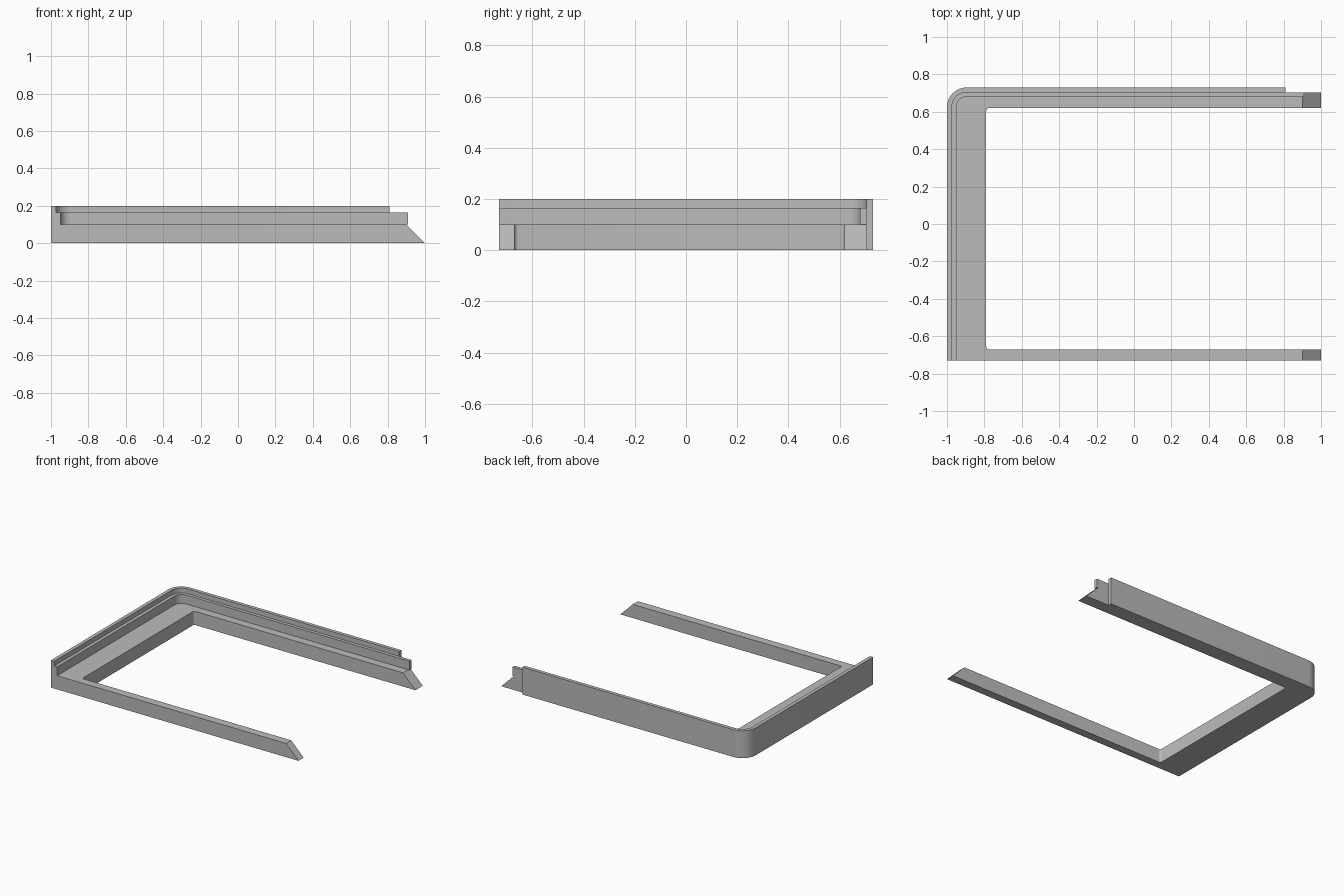
import bpy, bmesh, math

if "Cube" in bpy.data.objects:
    bpy.data.objects.remove(bpy.data.objects["Cube"])

grey = bpy.data.materials.new("plain grey")
grey.diffuse_color = (0.5, 0.5, 0.5, 1)
grey.use_nodes = True
grey.node_tree.nodes["Principled BSDF"].inputs["Base Color"].default_value = grey.diffuse_color


def arc(cx, cy, r, a0, a1, n=10):
    """Points of an arc, angles in degrees."""
    return [(cx + r * math.cos(math.radians(a0 + (a1 - a0) * i / n)),
             cy + r * math.sin(math.radians(a0 + (a1 - a0) * i / n))) for i in range(n + 1)]


def prism(name, pts, lo, hi, axis="z"):
    """Extrude a closed outline along z (points x,y) or along y (points x,z)."""
    place = (lambda p, h: (p[0], p[1], h)) if axis == "z" else (lambda p, h: (p[0], h, p[1]))
    bm = bmesh.new()
    a = [bm.verts.new(place(p, lo)) for p in pts]
    b = [bm.verts.new(place(p, hi)) for p in pts]
    bm.faces.new(a)
    bm.faces.new(b)
    for i in range(len(pts)):
        j = (i + 1) % len(pts)
        bm.faces.new((a[i], a[j], b[j], b[i]))
    bmesh.ops.recalc_face_normals(bm, faces=bm.faces)
    mesh = bpy.data.meshes.new(name)
    bm.to_mesh(mesh)
    bm.free()
    mesh.materials.append(grey)
    ob = bpy.data.objects.new(name, mesh)
    bpy.context.collection.objects.link(ob)
    return ob


def corner(inset):
    """Rounded back left corner, moved inwards by the inset."""
    return arc(-0.895, 0.625, 0.105 - inset, 180, 90)


# U-shaped body with a rounded outer corner and small inner fillets
r = 0.015
outline = ([(-1, -0.73)] + corner(0) + [(1, 0.73), (1, 0.62)]
           + arc(-0.79 + r, 0.62 - r, r, 90, 180, 4)
           + arc(-0.79 + r, -0.67 + r, r, 180, 270, 4)
           + [(1, -0.67), (1, -0.73)])
frame = prism("stepped_frame", outline, 0, 0.2)

# Cutters: two nested rim steps, the short outer wall and the bevelled arm tips
cutters = []
for name, inset, z in (("upper_step_cutter", 0.026, 0.165), ("shelf_cutter", 0.05, 0.1)):
    pts = [(-1 + inset, -0.9)] + corner(inset) + [(1.3, 0.73 - inset), (1.3, -0.9)]
    cutters.append(prism(name, pts, z, 0.4))
cutters.append(prism("wall_end_cutter",
                     [(0.81, 0.704), (1.3, 0.704), (1.3, 0.9), (0.81, 0.9)], -0.2, 0.4))
cutters.append(prism("tip_cutter",
                     [(0.91, 0.4), (0.91, 0.1), (0.9, 0.1), (1.1, -0.1), (1.3, -0.1), (1.3, 0.4)],
                     -0.9, 0.9, "y"))

bpy.context.view_layer.objects.active = frame
frame.select_set(True)
for c in cutters:
    m = frame.modifiers.new(c.name, "BOOLEAN")
    m.operation = "DIFFERENCE"
    m.solver = "EXACT"
    m.object = c
    bpy.ops.object.modifier_apply(modifier=m.name)
for c in cutters:
    bpy.data.objects.remove(c)

bpy.ops.object.shade_smooth_by_angle(angle=math.radians(30))
